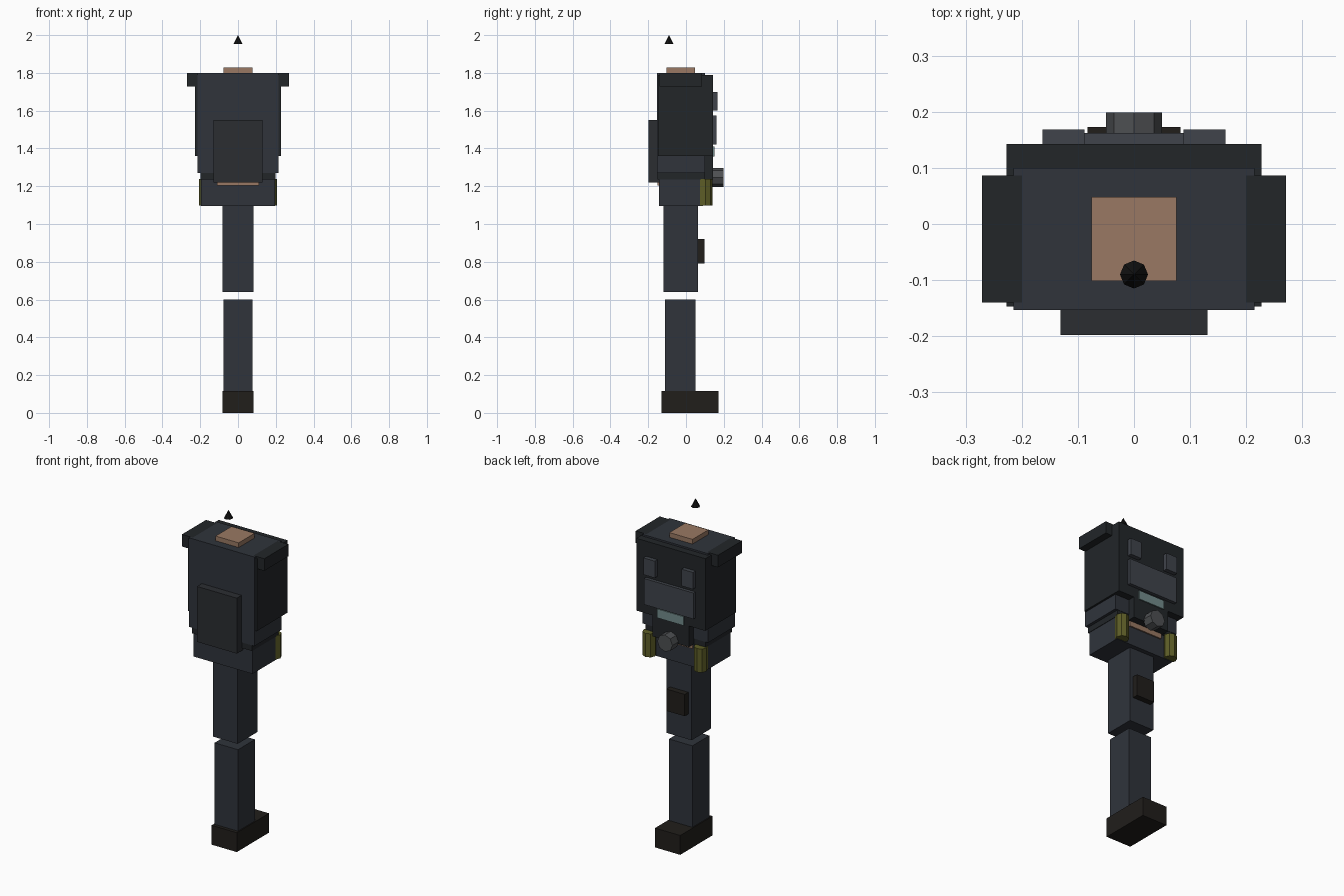
import bpy
from math import pi

if "Cube" in bpy.data.objects:
    bpy.data.objects.remove(bpy.data.objects["Cube"])


def material(name, rgb):
    m = bpy.data.materials.new(name)
    m.diffuse_color = (*rgb, 1)
    m.use_nodes = True
    m.node_tree.nodes["Principled BSDF"].inputs["Base Color"].default_value = m.diffuse_color
    return m


cloth = material("slate_cloth", (.029, .034, .044))
vest = material("dark_vest", (.016, .019, .022))
panel = material("panel_grey", (.024, .027, .031))
leather = material("black_leather", (.015, .013, .011))
skin = material("skin", (.32, .19, .125))
pouch = material("pouch_grey", (.05, .057, .07))
olive = material("olive", (.11, .11, .02))
glass = material("pale_strip", (.17, .26, .26))
metal = material("metal", (.075, .08, .085))
black = material("black", (.006, .006, .006))


def box(name, x, y, z, mat):
    """Box from (min, max) ranges along each axis."""
    bpy.ops.mesh.primitive_cube_add(
        size=1, location=[(a + b) / 2 for a, b in (x, y, z)])
    o = bpy.context.object
    o.name = name
    o.scale = [b - a for a, b in (x, y, z)]
    bpy.ops.object.transform_apply(location=False, rotation=False, scale=True)
    o.data.materials.append(mat)
    return o


def prism(name, loc, r, depth, mat, rot=(0, 0, 0), tip=None):
    """Eight-sided cylinder, or a cone when tip is given."""
    bpy.ops.mesh.primitive_cone_add(
        vertices=8, radius1=r, radius2=r if tip is None else tip,
        depth=depth, location=loc, rotation=rot)
    o = bpy.context.object
    o.name = name
    o.data.materials.append(mat)
    return o


def centred(name, half, y, z, mat):
    return box(name, (-half, half), y, z, mat)


# Leg and boot
centred("boot", .083, (-.13, .173), (0, .115), leather)
centred("lower_leg", .077, (-.11, .05), (.1, .60), cloth)
centred("upper_leg", .082, (-.12, .064), (.64, 1.11), cloth)
centred("thigh_holster", .06, (.06, .098), (.79, .92), leather)

# Pelvis, waist and belt
centred("pelvis", .195, (-.142, .09), (1.095, 1.235), cloth)
centred("waist_skin", .11, (-.15, .098), (1.205, 1.26), skin)
centred("belt", .198, (-.15, .098), (1.235, 1.275), vest)

# Torso with the vest around it
centred("torso", .215, (-.153, .1), (1.27, 1.80), cloth)
centred("vest", .227, (-.147, .143), (1.36, 1.79), vest)
centred("buckle_block", .12, (.09, .143), (1.235, 1.37), vest)
centred("back_pack", .131, (-.198, -.14), (1.22, 1.55), panel)
centred("neck", .076, (-.102, .048), (1.78, 1.828), skin)

# Chest details
centred("chest_pouch", .163, (.14, .162), (1.42, 1.575), pouch)
centred("pale_strip", .087, (.13, .15), (1.357, 1.41), glass)
prism("canister", (0, .168, 1.247), .05, .062, metal, rot=(pi / 2, 0, 0))

# Paired parts
for side, s in (("left", -1), ("right", 1)):
    def pair(a, b):
        return tuple(sorted((s * a, s * b)))
    box(side + "_shoulder_pad", pair(.2, .271), (-.14, .086), (1.728, 1.80), vest)
    box(side + "_small_pouch", pair(.088, .163), (.14, .168), (1.60, 1.70), pouch)
    prism(side + "_belt_canister", (s * .169, .102, 1.168), .038, .14, olive)

# Floating cone above
prism("top_cone", (0, -.09, 1.976), .025, .048, black, tip=0)
